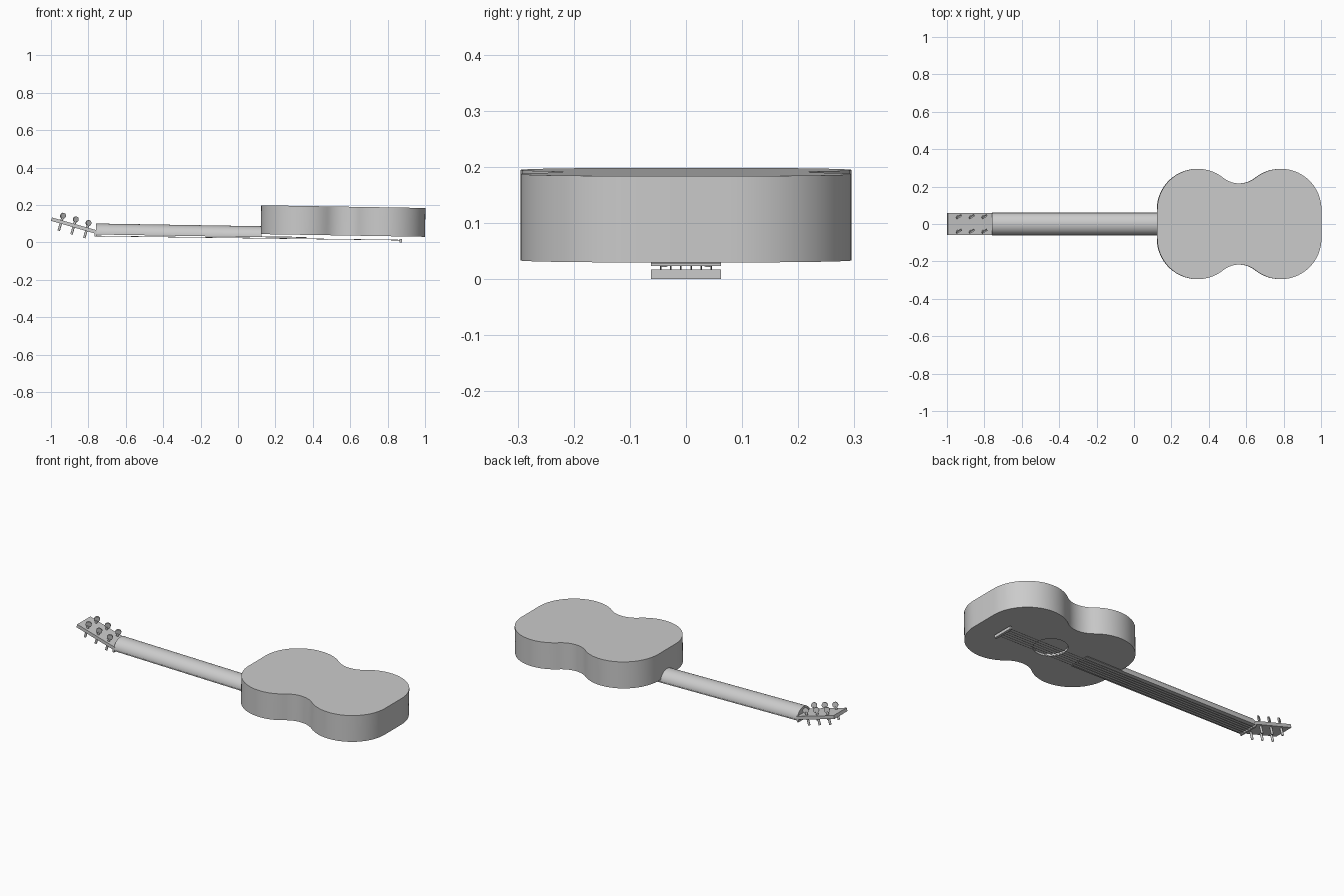
import bpy, bmesh, math
from mathutils import Matrix, Vector

if "Cube" in bpy.data.objects:
    bpy.data.objects.remove(bpy.data.objects["Cube"])

grey = bpy.data.materials.new("plain_grey")
grey.diffuse_color = (0.6, 0.6, 0.6, 1)
grey.use_nodes = True
grey.node_tree.nodes["Principled BSDF"].inputs["Base Color"].default_value = grey.diffuse_color

# The instrument lies face down with a slight lengthwise slope
SLOPE = Matrix.Rotation(0.0165, 4, 'Y')
HEAD = Matrix.Translation((-0.76, 0, 0.047)) @ Matrix.Rotation(math.radians(16), 4, 'Y')


def finish(bm, name, matrix=Matrix(), smooth=False):
    bmesh.ops.recalc_face_normals(bm, faces=bm.faces)
    bm.transform(matrix)
    mesh = bpy.data.meshes.new(name)
    bm.to_mesh(mesh)
    bm.free()
    mesh.materials.append(grey)
    ob = bpy.data.objects.new(name, mesh)
    bpy.context.collection.objects.link(ob)
    if smooth:
        bpy.ops.object.select_all(action='DESELECT')
        ob.select_set(True)
        bpy.context.view_layer.objects.active = ob
        bpy.ops.object.shade_smooth_by_angle(angle=math.radians(35))
    return ob


def box(name, lo, hi, matrix=Matrix()):
    bm = bmesh.new()
    lo, hi = Vector(lo), Vector(hi)
    bmesh.ops.create_cube(bm, size=1)
    bm.transform(Matrix.Translation((lo + hi) / 2) @ Matrix.Diagonal((hi - lo).to_4d()))
    return finish(bm, name, matrix)


def rod(name, a, b, radius, sides=12, matrix=Matrix()):
    a, b = Vector(a), Vector(b)
    bm = bmesh.new()
    bmesh.ops.create_cone(bm, cap_ends=True, segments=sides, radius1=radius,
                          radius2=radius, depth=(b - a).length)
    bm.transform(Matrix.Translation((a + b) / 2)
                 @ (b - a).to_track_quat('Z', 'Y').to_matrix().to_4x4())
    return finish(bm, name, matrix, True)


def arc(cx, cy, r, a0, a1, n):
    return [(cx + r * math.cos(a0 + (a1 - a0) * i / n),
             cy + r * math.sin(a0 + (a1 - a0) * i / n)) for i in range(n + 1)]


# Body outline: two bouts joined by tangent concave waist arcs
def body_outline():
    cx, dx, cy, R, waist = 0.56, 0.222, 0.078, 0.217, 0.217
    h = waist - cy
    r = (dx * dx + h * h - R * R) / (2 * (R - h))
    t = math.atan2(h + r, dx)
    upper = (arc(cx + dx, cy, R, 0, math.pi - t, 22)
             + arc(cx, waist + r, r, -t, t - math.pi, 14)[1:-1]
             + arc(cx - dx, cy, R, t, math.pi, 22))
    return upper + [(x, -y) for x, y in reversed(upper)]


# Body with a recessed sound hole on its underside
def build_body(low=0.046, high=0.2, recess=0.013):
    bm = bmesh.new()
    outline = body_outline()
    hole = arc(0.556, 0, 0.09, 0, 2 * math.pi, 40)[:-1]

    def ring(pts, z):
        vs = [bm.verts.new((x, y, z)) for x, y in pts]
        es = [bm.edges.new((vs[i - 1], vs[i])) for i in range(len(vs))]
        return vs, es

    def wall(a, b):
        for i in range(len(a)):
            bm.faces.new((a[i - 1], a[i], b[i], b[i - 1]))

    bottom, e1 = ring(outline, low)
    rim, e2 = ring(hole, low)
    bmesh.ops.triangle_fill(bm, edges=e1 + e2, use_beauty=True)
    top, _ = ring(outline, high)
    floor, _ = ring(hole, low + recess)
    wall(bottom, top)
    wall(rim, floor)
    bm.faces.new(top)
    bm.faces.new(floor)
    finish(bm, "body", SLOPE, True)


build_body()

# Neck: half-round bar
bm = bmesh.new()
profile = arc(0, 0, 1, 0, math.pi, 24)
ends = [[bm.verts.new((x, 0.06 * u, 0.034 + 0.054 * v)) for u, v in profile]
        for x in (-0.76, 0.125)]
for i in range(len(profile)):
    bm.faces.new((ends[0][i - 1], ends[0][i], ends[1][i], ends[1][i - 1]))
for e in ends:
    bm.faces.new(e)
finish(bm, "neck", SLOPE, True)

# Fretboard, nut and bridge
box("fretboard", (-0.76, -0.062, 0.0296), (0.365, 0.062, 0.0346), SLOPE)
box("nut", (-0.767, -0.06, 0.032), (-0.757, 0.06, 0.05))
box("bridge", (0.864, -0.062, 0.0), (0.878, 0.062, 0.017))

# Strings
for i in range(6):
    y = -0.045 + 0.018 * i
    rod("string", (-0.762, y, 0.034), (0.871, y, 0.012), 0.0016, 6)

# Headstock, tilted back from the neck
box("headstock", (-0.249, -0.06, -0.001), (0.002, 0.06, 0.018), HEAD)

# Tuning posts with disc-shaped knobs
for x in (-0.195, -0.124, -0.053):
    for s in (-1, 1):
        y = 0.039 * s
        rod("tuning_post", (x, y, -0.04), (x, y, 0.034), 0.0065, 12, HEAD)
        d = Vector((0.5, -0.85, 0)) * 0.004
        c = Vector((x, y, 0.043))
        rod("tuning_knob", c - d, c + d, 0.016, 20, HEAD)
